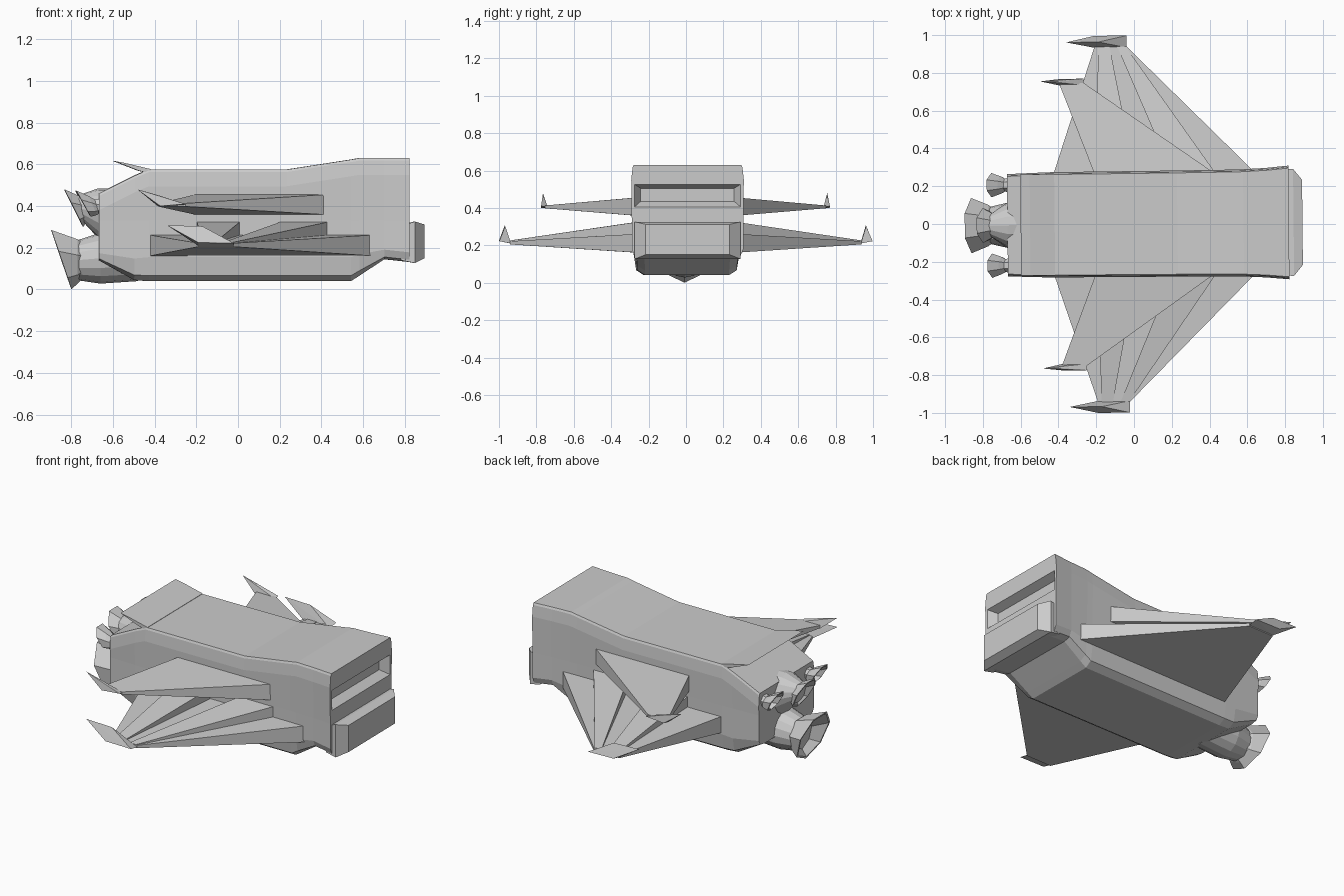
import bpy, bmesh, math
from mathutils import Matrix

if "Cube" in bpy.data.objects:
    bpy.data.objects.remove(bpy.data.objects["Cube"])

YAW = Matrix.Rotation(0.01, 4, 'Z')   # the whole craft sits very slightly turned


def finish(name, bm):
    bmesh.ops.recalc_face_normals(bm, faces=bm.faces)
    bmesh.ops.transform(bm, matrix=YAW, verts=bm.verts)
    me = bpy.data.meshes.new(name)
    bm.to_mesh(me)
    bm.free()
    ob = bpy.data.objects.new(name, me)
    bpy.context.collection.objects.link(ob)
    return ob


def solid(name, pts):
    """Convex solid around a few corner points."""
    bm = bmesh.new()
    for p in pts:
        bm.verts.new(p)
    r = bmesh.ops.convex_hull(bm, input=bm.verts)
    junk = [v for v in r['geom_interior'] if isinstance(v, bmesh.types.BMVert)]
    if junk:
        bmesh.ops.delete(bm, geom=junk, context='VERTS')
    bmesh.ops.dissolve_limit(bm, angle_limit=0.01, verts=bm.verts, edges=bm.edges)
    return finish(name, bm)


def loft(name, rings):
    """Skin a list of closed rings and cap both ends."""
    bm = bmesh.new()
    vs = [[bm.verts.new(p) for p in r] for r in rings]
    n = len(vs[0])
    for a, b in zip(vs, vs[1:]):
        for i in range(n):
            j = (i + 1) % n
            bm.faces.new((a[i], a[j], b[j], b[i]))
    bm.faces.new(vs[0])
    bm.faces.new(vs[-1][::-1])
    return finish(name, bm)


def rect(x, w, z0, z1):
    return [(x, s * w, z) for s in (-1, 1) for z in (z0, z1)]


# Hull: cross-sections along x (x, bottom z, top z, width, bevel scale)
def section(x, zb, zt, w, k):
    half = [(0.80 * w, zb), (0.95 * w, zb + 0.027 * k), (w, zb + 0.115 * k),
            (w, 0.33), (w * 1.01, zt - 0.08), (w * 0.985, zt - 0.012), (w * 0.965, zt)]
    return [(x, y, z) for y, z in half] + [(x, -y, z) for y, z in half[::-1]]


hull = loft("hull", [section(*s) for s in (
    (-0.67, 0.14, 0.46, 0.268, 0.3),
    (-0.50, 0.045, 0.545, 0.274, 0.9),
    (-0.43, 0.04, 0.575, 0.276, 1.0),
    (0.23, 0.04, 0.575, 0.278, 1.0),
    (0.54, 0.04, 0.623, 0.280, 1.0),
    (0.58, 0.066, 0.63, 0.281, 0.9),
    (0.70, 0.145, 0.63, 0.287, 0.4),
    (0.82, 0.132, 0.63, 0.298, 0.4))])

# Windscreen slot cut into the nose
cutter = solid("slot_cutter", rect(0.77, 0.25, 0.435, 0.505) + rect(0.83, 0.29, 0.40, 0.53))
cutter.hide_render = True
cutter.hide_viewport = True
cut = hull.modifiers.new("slot", 'BOOLEAN')
cut.operation = 'DIFFERENCE'
cut.solver = 'EXACT'
cut.object = cutter

# Nose block and raised roof lip at the stern
solid("nose_block", rect(0.78, 0.28, 0.14, 0.305) + rect(0.845, 0.283, 0.127, 0.326)
      + rect(0.892, 0.225, 0.15, 0.312))
solid("roof_lip", [(x, s * 0.268, z) for s in (-1, 1) for x, z in
      ((-0.60, 0.617), (-0.55, 0.608), (-0.42, 0.577), (-0.42, 0.555), (-0.48, 0.57))])


# Wings: root and tip given as (x rear, x front, z bottom, z top)
def panel(name, s, root, tip, y_tip, y_root=0.25):
    pts = []
    for (xa, xb, za, zb), y in ((root, y_root), (tip, y_tip)):
        pts += [(x, s * y, z) for x in (xa, xb) for z in (za, zb)]
    solid(name, pts)


for side, s in (("left", 1), ("right", -1)):
    panel(side + "_lower_wing", s, (-0.43, 0.66, 0.16, 0.262), (-0.20, -0.03, 0.205, 0.222), 0.94)
    panel(side + "_wing_rib_front", s, (0.21, 0.445, 0.22, 0.327), (-0.08, -0.035, 0.208, 0.226), 0.94)
    panel(side + "_wing_rib_rear", s, (-0.20, 0.01, 0.22, 0.327), (-0.18, -0.12, 0.208, 0.226), 0.94)
    panel(side + "_upper_wing", s, (-0.20, 0.45, 0.357, 0.457), (-0.39, -0.26, 0.398, 0.413), 0.75)
    # Swept winglets at the wing tips
    solid(side + "_lower_winglet", [(x, s * y, z) for x, y, z in (
        (-0.35, 0.965, 0.308), (-0.20, 0.935, 0.21), (-0.20, 0.998, 0.225),
        (-0.18, 0.965, 0.303), (-0.03, 0.935, 0.21), (-0.03, 0.998, 0.222))])
    solid(side + "_upper_winglet", [(x, s * y, z) for x, y, z in (
        (-0.49, 0.76, 0.48), (-0.39, 0.738, 0.398), (-0.38, 0.772, 0.40),
        (-0.40, 0.758, 0.455), (-0.26, 0.738, 0.405), (-0.26, 0.772, 0.41))])


# Engines: rings of (x, z, radius, backward tilt), seven-sided with a corner at the bottom
def engine(name, y, rings, n=7):
    out = []
    for x, z, r, k in rings:
        ring = []
        for i in range(n):
            a = 2 * math.pi * i / n
            dz = -r * math.cos(a)
            ring.append((x - k * dz, y + r * math.sin(a), z + dz))
        out.append(ring)
    loft(name, out)


engine("main_engine_housing", 0, ((-0.48, 0.155, 0.115, 0), (-0.66, 0.15, 0.122, 0),
                                  (-0.775, 0.14, 0.095, 0)), 16)
engine("main_engine_nozzle", 0, ((-0.74, 0.14, 0.085, 0), (-0.77, 0.14, 0.112, 0),
                                 (-0.85, 0.15, 0.15, 0.34), (-0.85, 0.15, 0.138, 0.34),
                                 (-0.78, 0.14, 0.085, 0.1)))
engine("centre_engine_housing", 0, ((-0.62, 0.365, 0.12, 0), (-0.67, 0.365, 0.12, 0),
                                    (-0.76, 0.39, 0.06, 0.2)), 16)
engine("centre_engine_nozzle", 0, ((-0.73, 0.39, 0.05, 0.2), (-0.745, 0.39, 0.065, 0.3),
                                   (-0.79, 0.395, 0.095, 0.5), (-0.792, 0.395, 0.085, 0.5),
                                   (-0.75, 0.39, 0.05, 0.3)))
for side, s in (("left", 1), ("right", -1)):
    engine(side + "_engine_nozzle", s * 0.213, ((-0.63, 0.40, 0.045, 0), (-0.68, 0.40, 0.035, 0.3),
           (-0.70, 0.405, 0.048, 0.45), (-0.745, 0.415, 0.066, 0.55), (-0.747, 0.415, 0.058, 0.55),
           (-0.70, 0.405, 0.035, 0.4)))
